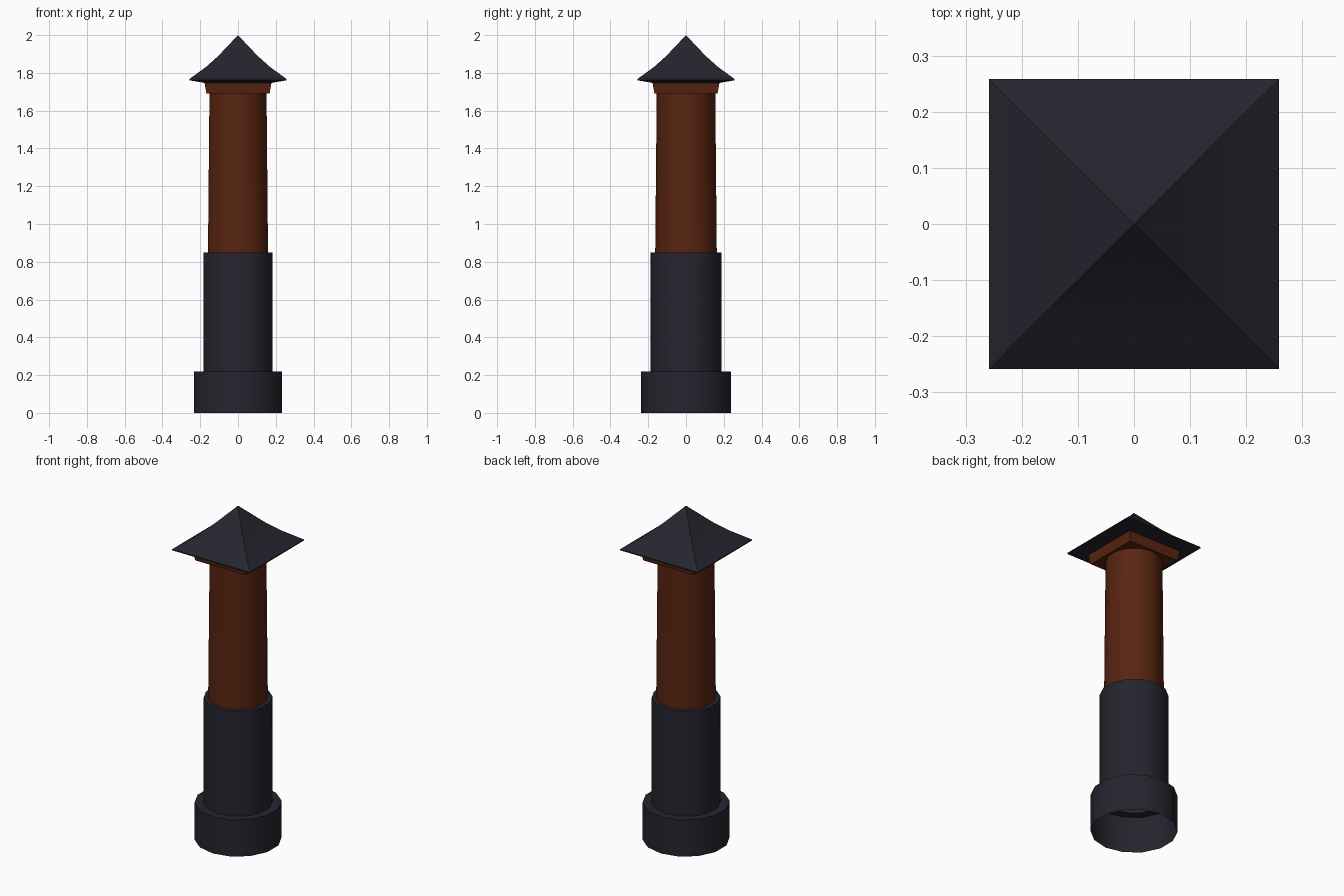
import bpy, bmesh, math

if "Cube" in bpy.data.objects:
    bpy.data.objects.remove(bpy.data.objects["Cube"])


def material(name, rgb):
    m = bpy.data.materials.new(name)
    m.diffuse_color = (*rgb, 1.0)
    m.use_nodes = True
    m.node_tree.nodes["Principled BSDF"].inputs["Base Color"].default_value = m.diffuse_color
    return m


slate = material("dark slate", (0.018, 0.018, 0.028))
rust = material("rust brown", (0.098, 0.018, 0.005))


def stack(name, profile, sides, mat, start, cap_bottom=False):
    """Join rings of (radius, height) into a shell; radius 0 makes an apex."""
    bm = bmesh.new()
    rings = []
    for r, z in profile:
        if r == 0:
            rings.append([bm.verts.new((0, 0, z))] * sides)
        else:
            angles = [start + 2 * math.pi * i / sides for i in range(sides)]
            rings.append([bm.verts.new((r * math.cos(a), r * math.sin(a), z)) for a in angles])
    for low, high in zip(rings, rings[1:]):
        for i in range(sides):
            j = (i + 1) % sides
            corners = [low[i], low[j], high[j], high[i]]
            bm.faces.new(list(dict.fromkeys(corners)))
    if cap_bottom:
        bm.faces.new(rings[0][::-1])
    mesh = bpy.data.meshes.new(name)
    bm.to_mesh(mesh)
    bm.free()
    mesh.materials.append(mat)
    mesh.shade_smooth()
    mesh.set_sharp_from_angle(angle=math.radians(30))
    obj = bpy.data.objects.new(name, mesh)
    bpy.context.collection.objects.link(obj)
    return obj


def square(profile):
    """Turn half widths into corner radii."""
    return [(w * math.sqrt(2), z) for w, z in profile]


ROUND = dict(sides=14, start=math.pi / 2)
SQUARE = dict(sides=4, start=math.pi / 4)

# Hollow foot and lower sleeve, with shelves at each step
stack("foot_and_sleeve",
      [(0.238, 0), (0.238, 0.22), (0.188, 0.22), (0.188, 0.85), (0.163, 0.85)],
      mat=slate, **ROUND)

# Tapered shaft
stack("shaft", [(0.163, 0.85), (0.155, 1.69)], mat=rust, **ROUND)

# Flared square collar below the roof
stack("collar", square([(0.167, 1.69), (0.177, 1.747)]), mat=rust, cap_bottom=True, **SQUARE)

# Concave pyramid roof with sloping underside
stack("roof",
      square([(0.177, 1.747), (0.258, 1.761), (0.258, 1.767), (0.17, 1.831), (0.104, 1.89), (0, 2.0)]),
      mat=slate, cap_bottom=True, **SQUARE)
